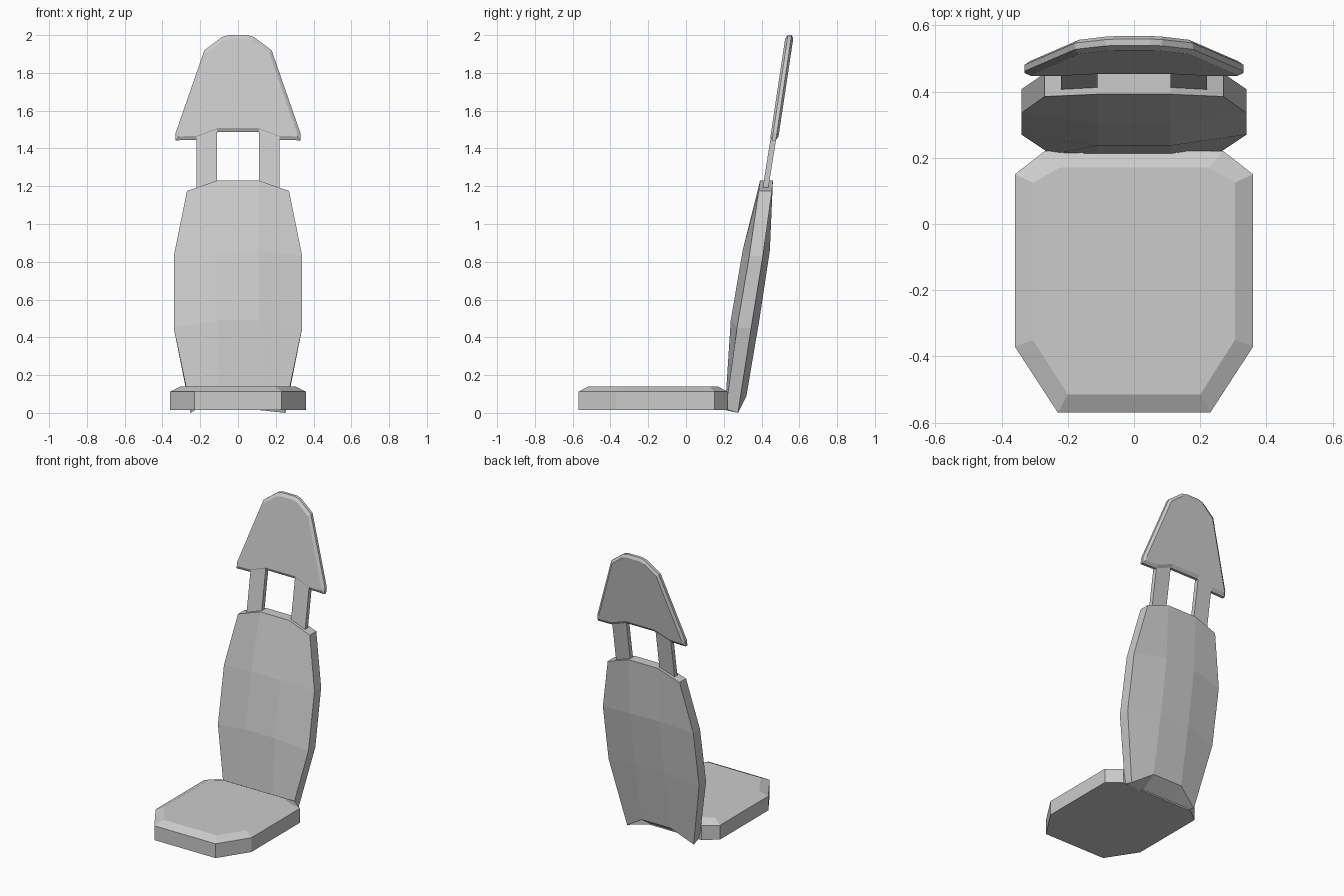
import bpy
import bmesh
from mathutils import Vector

if "Cube" in bpy.data.objects:
    bpy.data.objects.remove(bpy.data.objects["Cube"], do_unlink=True)

grey = bpy.data.materials.new("plain grey")
grey.use_nodes = True
colour = (0.6, 0.6, 0.6, 1)
grey.diffuse_color = colour
grey.node_tree.nodes["Principled BSDF"].inputs["Base Color"].default_value = colour


def mirrored(half):
    """Close a right-hand outline with its mirror image."""
    return half + [(-x, v) for x, v in reversed(half)]


def loft(name, rings, strip_caps=False):
    """Bridge equal rings of points; cap with one face or a strip of quads."""
    bm = bmesh.new()
    loops = [[bm.verts.new(p) for p in ring] for ring in rings]
    n = len(loops[0])
    for a, b in zip(loops, loops[1:]):
        for i in range(n):
            j = (i + 1) % n
            bm.faces.new((a[i], a[j], b[j], b[i]))
    for cap in (loops[0], loops[-1]):
        if strip_caps:
            for i in range(n // 2 - 1):
                bm.faces.new((cap[i], cap[i + 1], cap[n - 2 - i], cap[n - 1 - i]))
        else:
            bm.faces.new(cap)
    bmesh.ops.recalc_face_normals(bm, faces=bm.faces)
    mesh = bpy.data.meshes.new(name)
    bm.to_mesh(mesh)
    bm.free()
    mesh.materials.append(grey)
    obj = bpy.data.objects.new(name, mesh)
    bpy.context.collection.objects.link(obj)
    return obj


# Seat cushion: clipped corners and a chamfered top rim
rim = mirrored([(0.23, -0.57), (0.36, -0.37), (0.36, 0.15), (0.27, 0.22)])
top = mirrored([(0.2, -0.515), (0.305, -0.35), (0.305, 0.125), (0.225, 0.17)])
loft("seat", [[(x, y, z) for x, y in outline]
              for outline, z in ((rim, 0.015), (rim, 0.112), (top, 0.14))])

# Backrest: each row holds half width, then (y, z) for
# outer front, inner front, inner back and outer back
rows = [
    (0.25, (0.21, 0.02), (0.206, 0.015), (0.32, 0.09), (0.275, 0.0)),
    (0.34, (0.27, 0.45), (0.237, 0.49), (0.388, 0.49), (0.345, 0.45)),
    (0.34, (0.335, 0.83), (0.3, 0.86), (0.444, 0.86), (0.407, 0.83)),
    (0.27, (0.385, 1.175), (0.392, 1.23), (0.46, 1.23), (0.455, 1.175)),
]
inner = 0.11
rings = []
for w, outer_f, inner_f, inner_b, outer_b in rows:
    rings.append([(-w, *outer_f), (-inner, *inner_f), (inner, *inner_f), (w, *outer_f),
                  (w, *outer_b), (inner, *inner_b), (-inner, *inner_b), (-w, *outer_b)])
loft("backrest", rings, strip_caps=True)

# Two flat posts rising from the backrest into the headrest
for side, name in ((1, "left_post"), (-1, "right_post")):
    loft(name, [[(side * x, y + dy, z) for x, dy in
                 ((0.11, 0), (0.22, 0), (0.22, 0.03), (0.11, 0.03))]
                for y, z in ((0.395, 1.12), (0.455, 1.5))])

# Headrest: leaning plate with bevelled rims front and back
outline = mirrored([(0.105, 1.487), (0.22, 1.445), (0.33, 1.443), (0.33, 1.483),
                    (0.178, 1.92), (0.085, 1.99), (0.05, 2.0)])
inset = mirrored([(0.108, 1.507), (0.22, 1.466), (0.312, 1.464), (0.312, 1.483),
                  (0.166, 1.905), (0.08, 1.972), (0.047, 1.981)])
loft("headrest", [[(x, 0.444 + depth + (z - 1.443) * 0.15, z) for x, z in shape]
                  for shape, depth in ((inset, 0), (outline, 0.012),
                                       (outline, 0.031), (inset, 0.043))])
